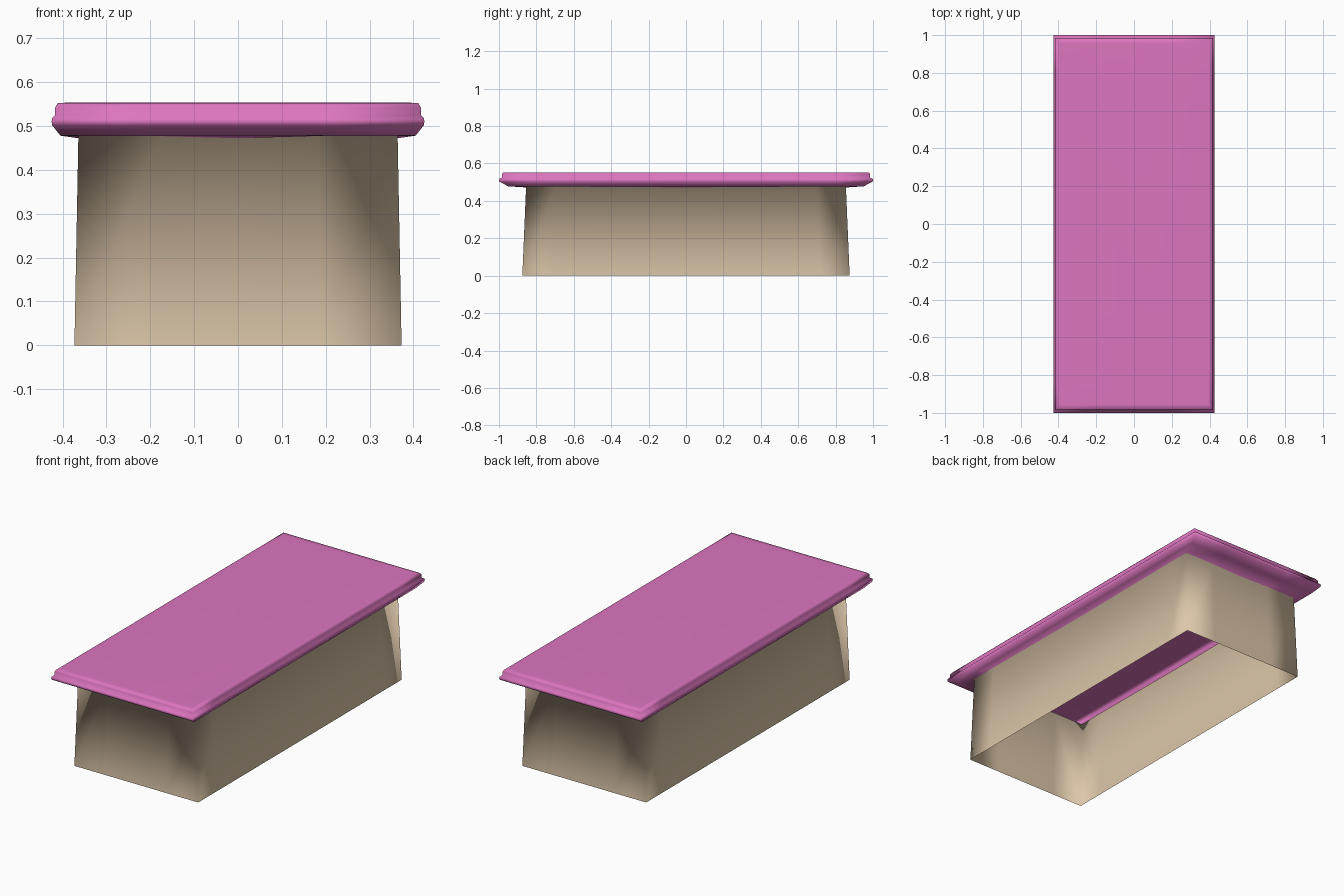
import bpy
import bmesh

cube = bpy.data.objects.get("Cube")
if cube:
    bpy.data.objects.remove(cube, do_unlink=True)


def material(name, rgb):
    mat = bpy.data.materials.new(name)
    mat.use_nodes = True
    mat.diffuse_color = (*rgb, 1)
    bsdf = mat.node_tree.nodes["Principled BSDF"]
    bsdf.inputs["Base Color"].default_value = (*rgb, 1)
    return mat


tan = material("tan cloth", (0.72, 0.57, 0.40))
pink = material("pink top", (0.72, 0.18, 0.52))

# Column positions along each side, as fractions of the half length
SHORT = (-1, -0.5, 0, 0.5)
LONG = (-1, -0.82, 0, 0.82)


def ring(bm, hx, hy, z, sag=0):
    """Counterclockwise rectangle of vertices, optionally sagging mid-side."""
    pts = [(f * hx, -hy, f) for f in SHORT] + [(hx, f * hy, f) for f in LONG]
    pts += [(-x, -y, f) for x, y, f in pts]
    return [bm.verts.new((x, y, z - (sag if f == 0 else 0))) for x, y, f in pts]


# Half width, half length, height, sag: walls, underside, bead, upper edge
PROFILE = [
    (0.373, 0.875, 0.0, 0),
    (0.364, 0.855, 0.477, 0.005),
    (0.405, 0.95, 0.478, 0),
    (0.424, 0.997, 0.502, 0),
    (0.425, 1.0, 0.510, 0),
    (0.424, 0.998, 0.518, 0),
    (0.417, 0.985, 0.525, 0),
    (0.417, 0.985, 0.542, 0),
    (0.411, 0.978, 0.552, 0),
    (0.395, 0.955, 0.553, 0),
]

# Open-bottomed skirt that runs into the moulded slab
bm = bmesh.new()
rings = [ring(bm, *row) for row in PROFILE]
for level, (low, high) in enumerate(zip(rings, rings[1:])):
    for i in range(len(low)):
        j = (i + 1) % len(low)
        face = bm.faces.new((low[i], low[j], high[j], high[i]))
        face.material_index = min(level, 1)
bm.faces.new(rings[-1]).material_index = 1
for face in bm.faces:
    face.smooth = True

mesh = bpy.data.meshes.new("skirted_table")
bm.to_mesh(mesh)
bm.free()
mesh.materials.append(tan)
mesh.materials.append(pink)
table = bpy.data.objects.new("skirted_table", mesh)
bpy.context.collection.objects.link(table)
